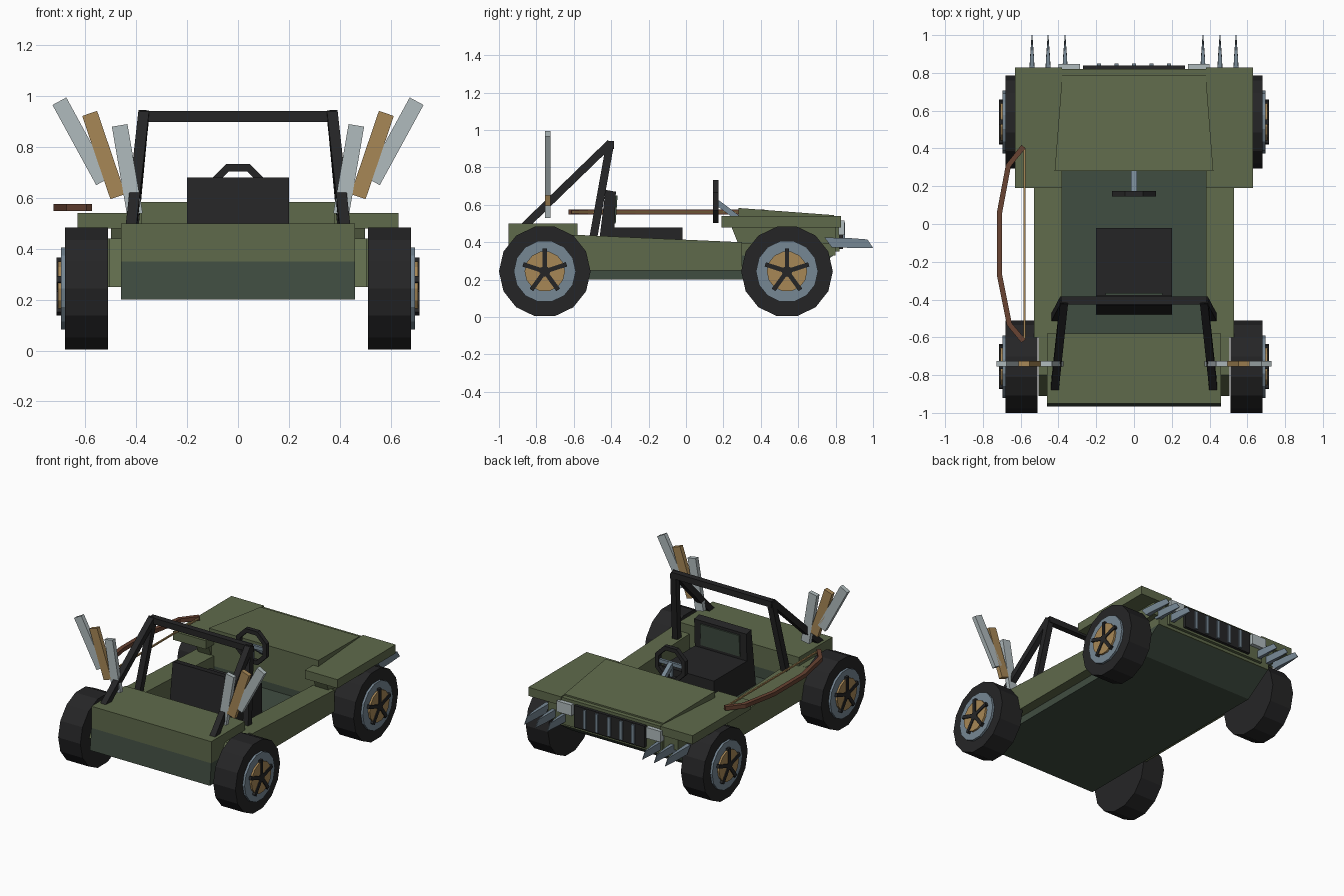
import bpy, bmesh, math
from mathutils import Vector, Matrix

if "Cube" in bpy.data.objects:
    bpy.data.objects.remove(bpy.data.objects["Cube"])


def material(name, rgb):
    m = bpy.data.materials.new(name)
    lin = [((c / 255 + 0.055) / 1.055) ** 2.4 for c in rgb]
    m.diffuse_color = (*lin, 1)
    m.use_nodes = True
    m.node_tree.nodes["Principled BSDF"].inputs["Base Color"].default_value = m.diffuse_color
    return m


GREEN = material("olive green", (95, 106, 75))
DARK = material("dark slate green", (64, 77, 65))
BLACK = material("black", (37, 37, 38))
STEEL = material("blue grey steel", (118, 135, 148))
LIGHT = material("light grey", (176, 187, 189))
GOLD = material("tan gold", (167, 135, 86))
BROWN = material("brown wood", (104, 67, 50))


def finish(name, bm, mat):
    bmesh.ops.recalc_face_normals(bm, faces=bm.faces[:])
    me = bpy.data.meshes.new(name)
    bm.to_mesh(me)
    bm.free()
    me.materials.append(mat)
    ob = bpy.data.objects.new(name, me)
    bpy.context.collection.objects.link(ob)
    return ob


def loft(name, loops, mat):
    """Skin a list of equally long point loops and cap both ends."""
    bm = bmesh.new()
    rings = [[bm.verts.new(p) for p in lp] for lp in loops]
    n = len(rings[0])
    for a, b in zip(rings, rings[1:]):
        for i in range(n):
            j = (i + 1) % n
            bm.faces.new((a[i], a[j], b[j], b[i]))
    bm.faces.new(rings[0])
    bm.faces.new(rings[-1])
    return finish(name, bm, mat)


def prism(name, profile, x0, x1, mat):
    """Side profile (y, z) extruded across x."""
    return loft(name, [[(x, y, z) for y, z in profile] for x in (x0, x1)], mat)


def box(name, x0, x1, y0, y1, z0, z1, mat):
    return prism(name, [(y0, z0), (y1, z0), (y1, z1), (y0, z1)], x0, x1, mat)


def bar(name, a, b, w, d, mat, side=(1, 0, 0)):
    """Rectangular bar from a to b; w is along 'side', d across it."""
    a, b = Vector(a), Vector(b)
    t = (b - a).normalized()
    s = Vector(side)
    s = (s - t * s.dot(t)).normalized() * w / 2
    u = t.cross(s).normalized() * d / 2
    return loft(name, [[p + s + u, p - s + u, p - s - u, p + s - u] for p in (a, b)], mat)


def disc(name, x0, x1, cy, cz, r, n, mat):
    pts = [(cy + r * math.sin(2 * math.pi * (i + .5) / n),
            cz + r * math.cos(2 * math.pi * (i + .5) / n)) for i in range(n)]
    return prism(name, pts, x0, x1, mat)


# Lower hull and floor, with sloped nose underside
prism("hull", [(-.965, .2), (-.95, .35), (-.58, .35), (-.58, .28), (.28, .28),
               (.28, .33), (.79, .33), (.6, .2)], -.46, .46, DARK)
# Rear deck, engine bay and hood
box("rear_deck", -.46, .46, -.95, -.58, .35, .5, GREEN)
box("engine_bay", -.46, .46, .28, .8, .33, .52, GREEN)
loft("hood", [[(-.42, .28, .45), (.42, .28, .45), (.42, .28, .583), (-.42, .28, .583)],
              [(-.38, .79, .45), (.38, .79, .45), (.38, .79, .545), (-.38, .79, .545)]], GREEN)
box("nose_panel", -.39, .39, .78, .82, .35, .535, GREEN)

# Grille with slats
box("grille", -.27, .27, .815, .84, .365, .515, BLACK)
for i in range(5):
    x = (i - 2) * .093
    box("grille_slat", x - .011, x + .011, .83, .85, .375, .505, STEEL)

# Seat
box("seat_base", -.2, .2, -.45, -.02, .28, .48, BLACK)
prism("seat_back", [(-.48, .28), (-.39, .28), (-.375, .67), (-.43, .68)], -.2, .2, BLACK)
prism("seat_pad", [(-.40, .5), (-.376, .5), (-.366, .65), (-.40, .65)], -.15, .15, DARK)

# Steering wheel, spokes and column
hub = Vector((0, .16, .617))
rings = [[], [], [], []]
for i in range(8):
    a = math.pi / 4 * (i + .5)
    d = Vector((math.sin(a), 0, math.cos(a)))
    for k, (r, y) in enumerate(((.125, -.015), (.125, .015), (.095, .015), (.095, -.015))):
        rings[k].append(hub + d * r + Vector((0, y, 0)))
bm = bmesh.new()
vs = [[bm.verts.new(p) for p in r] for r in rings]
for k in range(4):
    for i in range(8):
        bm.faces.new((vs[k][i], vs[k][i - 1], vs[(k + 1) % 4][i - 1], vs[(k + 1) % 4][i]))
finish("steering_wheel", bm, BLACK)
bar("steering_spoke", (-.1, .16, .617), (.1, .16, .617), .018, .025, STEEL, (0, 1, 0))
bar("steering_spoke_lower", hub, (0, .16, .51), .02, .018, STEEL)
bar("steering_column", (0, .16, .617), (0, .29, .52), .03, .03, STEEL)

# Roll bar top
bar("roll_bar_top", (-.385, -.405, .92), (.385, -.405, .92), .042, .042, BLACK, (0, 1, 0))

# Parts on both sides
for s in (-1, 1):
    # Side rails with sloping rear end, and front fenders
    prism("side_rail", [(-.6, .25), (.3, .25), (.3, .40), (-.6, .44)], s * .38, s * .53, GREEN)
    prism("rear_side_panel", [(-.91, .25), (-.59, .25), (-.59, .44), (-.8, .44)],
          s * .44, s * .505, GREEN)
    box("front_fender", s * .38, s * .63, .19, .828, .48, .54, GREEN)
    prism("fender_support", [(.28, .39), (.8, .39), (.8, .49), (.24, .49)],
          s * .4, s * .5, GREEN)
    # Headlights
    box("headlight", s * .285, s * .4, .815, .848, .44, .515, LIGHT)
    # Roll bar posts and braces
    bar("roll_bar_post", (s * .42, -.5, .40), (s * .37, -.405, .93), .042, .042, BLACK)
    bar("roll_bar_brace", (s * .42, -.87, .48), (s * .37, -.405, .93), .042, .042, BLACK)
    # Front spikes tapering to a point
    for x in (.365, .455, .54):
        x *= s
        loft("front_spike",
             [[(x - .016, .74, .425), (x + .016, .74, .425), (x + .016, .78, .372), (x - .016, .78, .372)],
              [(x - .01, .88, .422), (x + .01, .88, .422), (x + .01, .89, .37), (x - .01, .89, .37)],
              [(x - .002, .97, .415), (x + .002, .97, .415), (x + .002, 1, .37), (x - .002, 1, .37)]],
             STEEL)
    # Fanned blades on the rear deck
    for x0, z0, x1, z1, mat in ((.405, .535, .465, .885, LIGHT), (.472, .605, .583, .932, GOLD),
                                (.53, .665, .702, .98, LIGHT)):
        bar("rear_blade", (s * x0, -.74, z0), (s * x1, -.74, z1), .03, .062, mat, (0, 1, 0))
    # Wheels
    for y in (-.755, .54):
        z = .244
        disc("tire", s * .51, s * .68, y, z, .245, 14, BLACK)
        disc("rim", s * .66, s * .695, y, z, .166, 14, STEEL)
        disc("wheel_disc", s * .68, s * .708, y, z, .108, 14, GOLD)
        disc("wheel_hub", s * .69, s * .714, y, z, .03, 5, BLACK)
        for i in range(5):
            a = 2 * math.pi * i / 5
            bar("wheel_spoke", (s * .704, y, z),
                (s * .704, y + .122 * math.sin(a), z + .122 * math.cos(a)),
                .02, .024, BLACK)

# Bow and its string on the left side
path = [(-.585, .41), (-.665, .31), (-.712, .06), (-.712, -.27), (-.66, -.53), (-.585, -.62)]
loops = []
for i, (x, y) in enumerate(path):
    p, q = path[max(i - 1, 0)], path[min(i + 1, 5)]
    t = Vector((q[0] - p[0], q[1] - p[1], 0)).normalized()
    n = Vector((-t.y, t.x, 0)) * .014
    c = Vector((x, y, .562))
    h = Vector((0, 0, .014))
    loops.append([c + n + h, c - n + h, c - n - h, c + n - h])
loft("bow", loops, BROWN)
bar("bow_string", (-.58, .4, .562), (-.58, -.61, .562), .01, .01, GOLD)
